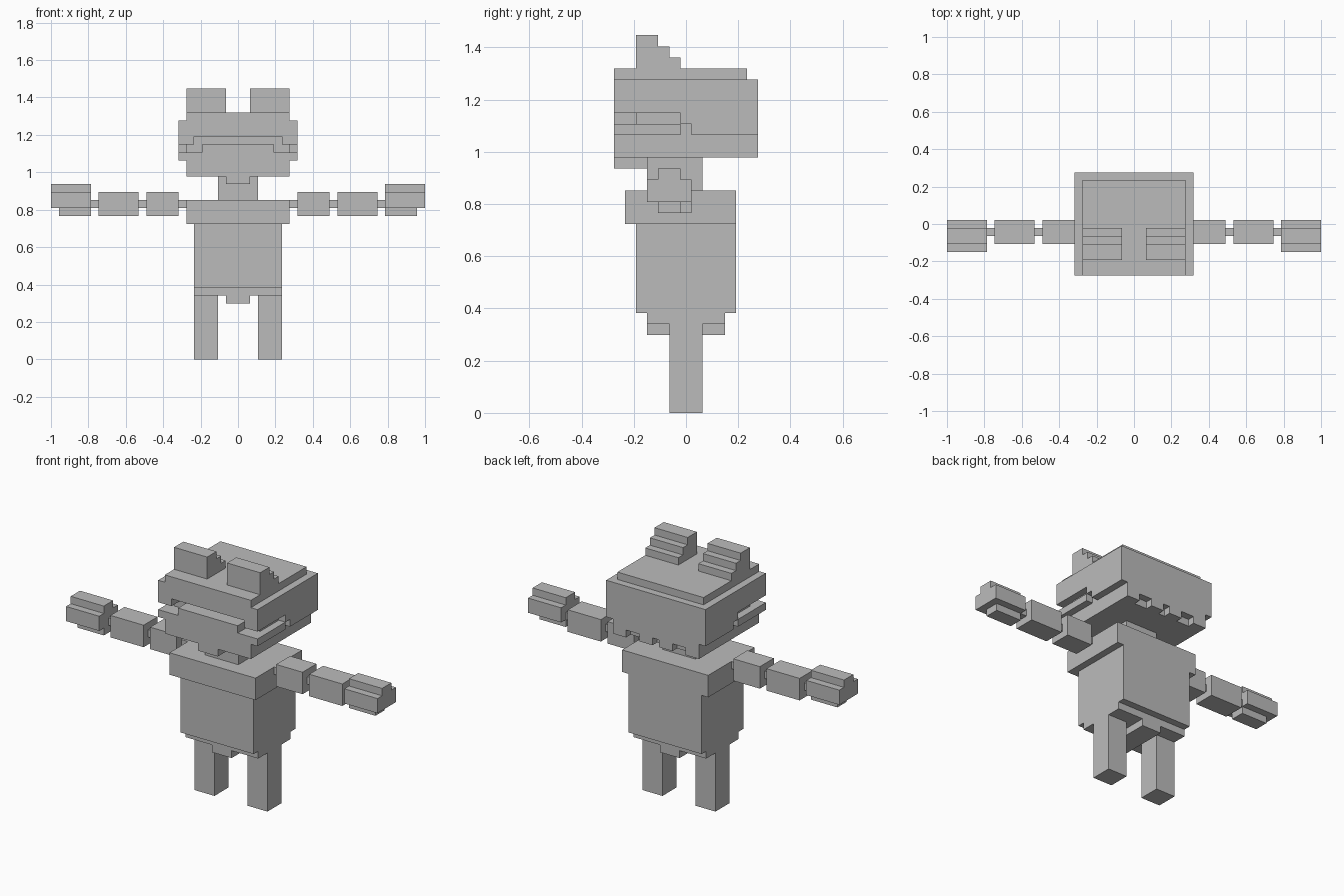
import bpy, bmesh
from mathutils import Vector

if "Cube" in bpy.data.objects:
    bpy.data.objects.remove(bpy.data.objects["Cube"])

U = 2 / 47  # size of one block

grey = bpy.data.materials.new("plain_grey")
grey.diffuse_color = (0.5, 0.5, 0.5, 1)
grey.use_nodes = True
grey.node_tree.nodes["Principled BSDF"].inputs["Base Color"].default_value = grey.diffuse_color

owner = {}  # block cell -> part name


def cells(x0, x1, y0, y1, z0, z1):
    """Block cells filling a box; cells are centred on whole x and y."""
    for x in range(round(x0 + .5), round(x1 + .5)):
        for y in range(round(y0 + .5), round(y1 + .5)):
            for z in range(z0, z1):
                yield (x, y, z)


def add(part, *box):
    for c in cells(*box):
        owner[c] = part


def add_pair(part, x0, x1, *rest):
    add("right_" + part, x0, x1, *rest)
    add("left_" + part, -x1, -x0, *rest)


def cut(*box):
    for c in cells(*box):
        owner.pop(c, None)


def cut_pair(x0, x1, *rest):
    cut(x0, x1, *rest)
    cut(-x1, -x0, *rest)


# Legs
add_pair("leg", 2.5, 5.5, -1.5, 1.5, 0, 8)

# Hips, torso and shoulders
add("hips", -5.5, 5.5, -3.5, 3.5, 8, 9)
add("hips", -1.5, 1.5, -3.5, 3.5, 7, 8)
add("torso", -5.5, 5.5, -4.5, 4.5, 9, 17)
add("shoulders", -6.5, 6.5, -5.5, 4.5, 17, 20)

# Arms: thin joints between thick segments
for x in (6.5, 11.5, 17.5):
    add_pair("arm_joints", x, x + 1, -1.5, -.5, 19, 20)
add_pair("upper_arm", 7.5, 11.5, -2.5, .5, 18, 21)
add_pair("forearm", 12.5, 17.5, -2.5, .5, 18, 21)
add_pair("hand", 18.5, 23.5, -3.5, .5, 19, 21)
add_pair("hand", 18.5, 23.5, -2.5, -.5, 21, 22)
add_pair("hand", 18.5, 22.5, -2.5, -.5, 18, 19)

# Neck and chin
add("neck", -2.5, 2.5, -3.5, 1.5, 20, 23)
add("chin", -1.5, 1.5, -6.5, -3.5, 22, 23)

# Head: jaw, wide skull and crown
add("head", -6.5, 6.5, -6.5, 6.5, 23, 25)
add("head", -7.5, 7.5, -6.5, 6.5, 25, 30)
add("head", -6.5, 6.5, -6.5, 5.5, 30, 31)

# Mouth opening across the front and along the cheeks
cut(-5.5, 5.5, -6.5, -4.5, 27, 28)
cut_pair(4.5, 7.5, -6.5, -4.5, 26, 27)
cut_pair(6.5, 7.5, -6.5, -.5, 26, 27)
cut_pair(6.5, 7.5, -.5, .5, 25, 26)

# Notched lower edge at the back of the head
cut_pair(2.5, 4.5, 5.5, 6.5, 23, 24)
cut(-.5, .5, 5.5, 6.5, 23, 24)

# Ears, stepped down towards the back
for i, back in enumerate((-.5, -1.5, -2.5)):
    add_pair("ear", 1.5, 6.5, -4.5, back, 31 + i, 32 + i)


def build(part):
    """Skin the exposed sides of a part's blocks and merge flat areas."""
    bm = bmesh.new()
    verts = {}

    def vert(p):
        key = tuple(round(v * 2) for v in p)
        if key not in verts:
            verts[key] = bm.verts.new(p * U)
        return verts[key]

    for c in [c for c, p in owner.items() if p == part]:
        mid = Vector((c[0], c[1], c[2] + .5))
        for axis in range(3):
            for s in (-1, 1):
                n = [0, 0, 0]
                n[axis] = s
                if (c[0] + n[0], c[1] + n[1], c[2] + n[2]) in owner:
                    continue
                n = Vector(n)
                a = Vector([float(i == (axis + 1) % 3) for i in range(3)])
                b = n.cross(a)
                m = mid + n / 2
                bm.faces.new([vert(m + (a * i + b * j) / 2)
                              for i, j in ((-1, -1), (1, -1), (1, 1), (-1, 1))])
    bmesh.ops.dissolve_limit(bm, angle_limit=0.01, verts=bm.verts[:],
                             edges=bm.edges[:])
    mesh = bpy.data.meshes.new(part)
    bm.to_mesh(mesh)
    bm.free()
    mesh.materials.append(grey)
    bpy.context.collection.objects.link(bpy.data.objects.new(part, mesh))


for name in sorted(set(owner.values())):
    build(name)
